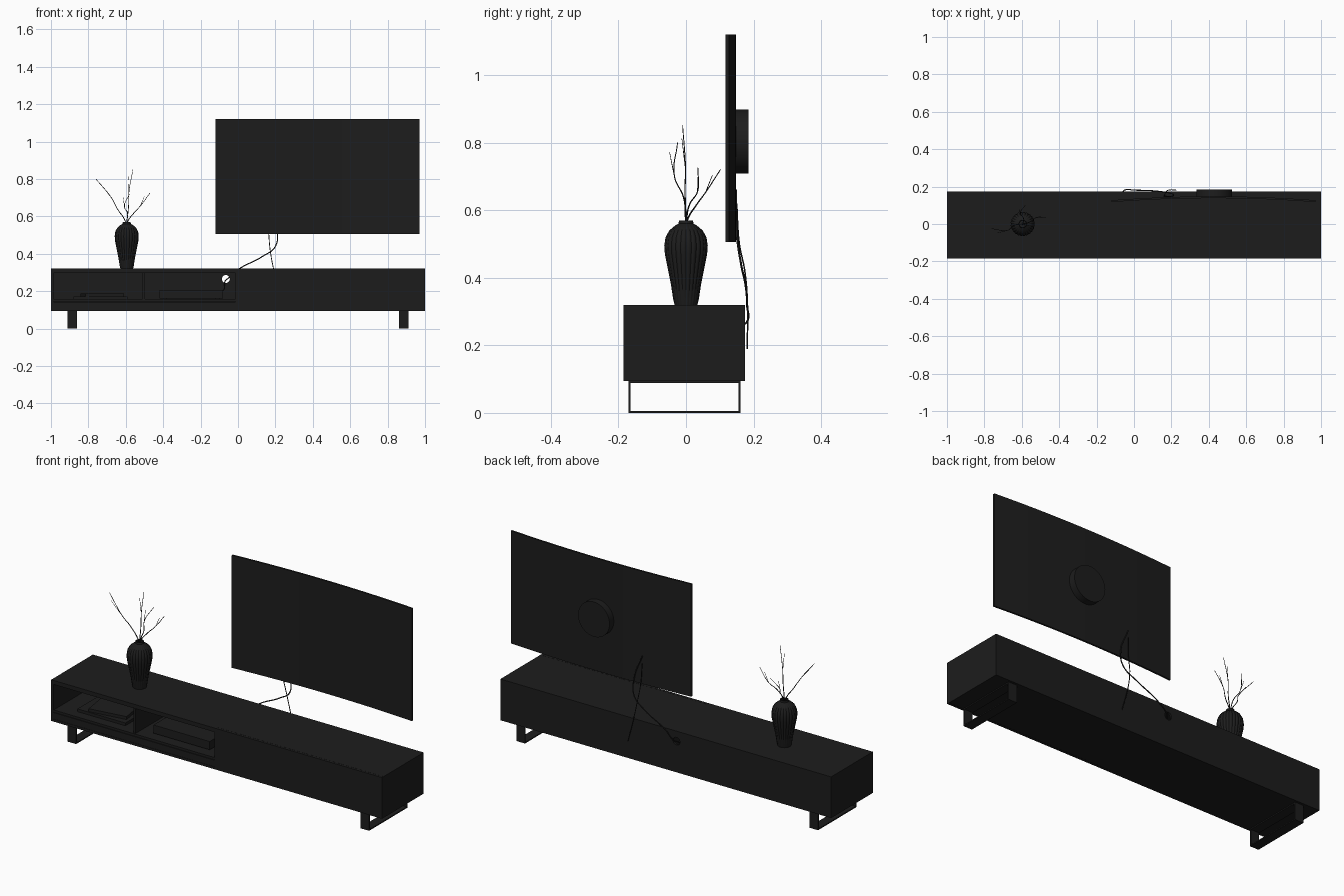
import bpy, bmesh, math
from mathutils import Vector

if "Cube" in bpy.data.objects:
    bpy.data.objects.remove(bpy.data.objects["Cube"])

black = bpy.data.materials.new("black_finish")
black.diffuse_color = (0.012, 0.012, 0.012, 1)
black.use_nodes = True
black.node_tree.nodes["Principled BSDF"].inputs["Base Color"].default_value = black.diffuse_color


def finish(name, bm, smooth=False):
    bmesh.ops.recalc_face_normals(bm, faces=bm.faces)
    me = bpy.data.meshes.new(name)
    bm.to_mesh(me)
    bm.free()
    ob = bpy.data.objects.new(name, me)
    bpy.context.collection.objects.link(ob)
    me.materials.append(black)
    if smooth:
        bpy.ops.object.select_all(action='DESELECT')
        ob.select_set(True)
        bpy.context.view_layer.objects.active = ob
        bpy.ops.object.shade_smooth_by_angle(angle=math.radians(35))
    return ob


def box(name, x, y, z, rot=0):
    bm = bmesh.new()
    bmesh.ops.create_cube(bm, size=1)
    for v in bm.verts:
        v.co = Vector(((x[1]-x[0])*v.co.x, (y[1]-y[0])*v.co.y, (z[1]-z[0])*v.co.z))
    ob = finish(name, bm)
    ob.location = (sum(x)/2, sum(y)/2, sum(z)/2)
    ob.rotation_euler.z = rot
    return ob


def disc(name, centre, radius, depth, sides=48):
    bpy.ops.mesh.primitive_cylinder_add(vertices=sides, radius=radius, depth=depth,
                                        location=centre, rotation=(math.pi/2, 0, 0))
    ob = bpy.context.object
    ob.name = name
    ob.data.materials.append(black)
    bpy.ops.object.shade_smooth_by_angle(angle=math.radians(35))
    return ob


def tube(name, paths, radius, taper=1.0):
    cu = bpy.data.curves.new(name, 'CURVE')
    cu.dimensions = '3D'
    cu.bevel_depth = radius
    cu.bevel_resolution = 2
    cu.use_fill_caps = True
    cu.resolution_u = 8
    for pts in paths:
        sp = cu.splines.new('BEZIER')
        sp.bezier_points.add(len(pts)-1)
        for i, (bp, p) in enumerate(zip(sp.bezier_points, pts)):
            bp.co = p
            bp.handle_left_type = bp.handle_right_type = 'AUTO'
            bp.radius = 1 + (taper-1)*i/(len(pts)-1)
    ob = bpy.data.objects.new(name, cu)
    bpy.context.collection.objects.link(ob)
    cu.materials.append(black)
    return ob


# Cabinet: open module on the left, closed module on the right
B, T, F, K, W = 0.095, 0.32, -0.185, 0.175, 0.013
for side, x0, x1, f in (("left", -1, 0, F), ("right", 0, 1, F+W+0.001)):
    box(side+"_top", (x0, x1), (f, K), (T-0.022, T))
    box(side+"_bottom", (x0, x1), (f, K), (B, B+W))
    for n, a in (("outer", x0), ("inner", x1-W)):
        box(f"{side}_{n}_side", (a, a+W), (f, K), (B+W, T-0.022))
    back = box(side+"_back", (x0+W, x1-W), (K-0.01, K), (B+W, T-0.022))
    if side == "left":
        left_back = back
box("right_door", (0.001, 1), (F, F+W), (B, T))
box("shelf", (-1+W, -W), (F+0.003, K-0.01), (0.145, 0.157))
box("divider", (-0.51, -0.497), (F+0.01, K-0.01), (0.157, T-0.022))
box("drawer_front", (-1+W, -W), (F+0.002, F+0.015), (B+W, 0.143))

# Cable hole through the back panel
cutter = disc("hole_cutter", (-0.065, K, 0.265), 0.021, 0.1)
cutter.hide_render = True
cutter.hide_set(True)
mod = left_back.modifiers.new("cable_hole", 'BOOLEAN')
mod.object = cutter
mod.solver = 'EXACT'

# Thin strap legs bent into rectangular loops
for side, s in (("left", -1), ("right", 1)):
    x = sorted((s*0.86, s*0.912))
    box(side+"_leg_base", x, (-0.17, 0.162), (0, 0.006))
    box(side+"_leg_top", x, (-0.17, 0.162), (B-0.006, B))
    box(side+"_leg_front", x, (-0.17, -0.164), (0.006, B-0.006))
    box(side+"_leg_back", x, (0.156, 0.162), (0.006, B-0.006))

# Things on the shelf
box("lower_book", (-0.88, -0.59), (-0.13, 0.07), (0.157, 0.172))
box("upper_book", (-0.83, -0.62), (-0.11, 0.06), (0.172, 0.188), 0.15)
box("media_box", (-0.42, -0.08), (-0.13, 0.09), (0.162, 0.207))
for i, x in enumerate((-0.39, -0.11)):
    for j, y in enumerate((-0.11, 0.07)):
        box(f"media_foot_{i}{j}", (x-0.01, x+0.01), (y-0.01, y+0.01), (0.157, 0.162))

# Curved screen, ends swept forward
bm = bmesh.new()
N, rings = 32, []
for i in range(N+1):
    t = 2*i/N - 1
    y = 0.138 - 0.021*t*t
    x = 0.425 + 0.545*t
    rings.append([bm.verts.new(p) for p in
                  ((x, y, 0.505), (x, y+0.01, 0.505), (x, y+0.01, 1.12), (x, y, 1.12))])
for a, b in zip(rings, rings[1:]):
    for k in range(4):
        bm.faces.new((a[k], a[(k+1) % 4], b[(k+1) % 4], b[k]))
bm.faces.new(rings[0])
bm.faces.new(rings[-1])
finish("curved_screen", bm, True)
disc("wall_mount", (0.428, 0.164, 0.803), 0.095, 0.042, 64)

# Fluted hollow vase
profile = [(0.034, 0.32), (0.038, 0.335), (0.045, 0.38), (0.055, 0.43), (0.063, 0.47),
           (0.065, 0.495), (0.061, 0.52), (0.05, 0.54), (0.033, 0.554), (0.022, 0.56),
           (0.021, 0.57), (0.017, 0.57), (0.017, 0.558), (0.045, 0.53), (0.056, 0.49),
           (0.038, 0.38), (0.028, 0.335)]
bm = bmesh.new()
S, rings = 96, []
for i, (r, z) in enumerate(profile):
    depth = 0.05 if 1 <= i <= 8 else 0
    ring = []
    for k in range(S):
        a = 2*math.pi*k/S
        q = r*(1 - depth*(1 - abs(math.sin(12*a))))
        ring.append(bm.verts.new((q*math.cos(a), q*math.sin(a), z)))
    rings.append(ring)
for a, b in zip(rings, rings[1:]):
    for k in range(S):
        bm.faces.new((a[k], a[(k+1) % S], b[(k+1) % S], b[k]))
bm.faces.new(rings[0])
bm.faces.new(rings[-1])
vase = finish("vase", bm, True)
vase.location.x = -0.595

# Dry branches with short side twigs
base = Vector((-0.595, 0, 0.40))
neck = Vector((-0.595, 0, 0.57))
tips = [(-0.76, -0.025, 0.80), (-0.562, -0.01, 0.85), (-0.47, 0.035, 0.725), (-0.58, 0.102, 0.72)]
for i, tip in enumerate(tips):
    tip = Vector(tip)
    d = tip - neck
    n = neck + Vector((d.x, d.y, 0))*0.04
    bend = Vector((-d.y, d.x, 0))*0.12 + Vector((0.008*(-1)**i, 0, 0))
    mid = neck + d*0.55 + bend
    twig = mid + d*0.28 + Vector((-0.012, -0.008, 0.01))
    tube(f"branch_{i+1}", [[base, n, neck + d*0.3, mid, tip]], 0.0028, 0.45)
    tube(f"twig_{i+1}", [[mid, mid.lerp(twig, 0.5), twig]], 0.0014, 0.6)

# Cables hanging behind the screen
tube("main_cable", [[(0.16, 0.148, 0.66), (0.208, 0.15, 0.53), (0.2, 0.163, 0.44),
                     (0.13, 0.175, 0.385), (0.0, 0.181, 0.315), (-0.05, 0.181, 0.27),
                     (-0.068, 0.16, 0.255), (-0.075, 0.12, 0.21), (-0.1, 0.088, 0.185)]], 0.003)
tube("second_cable", [[(0.16, 0.15, 0.62), (0.165, 0.158, 0.5), (0.172, 0.174, 0.42),
                       (0.19, 0.182, 0.32), (0.225, 0.181, 0.19)]], 0.0022)
